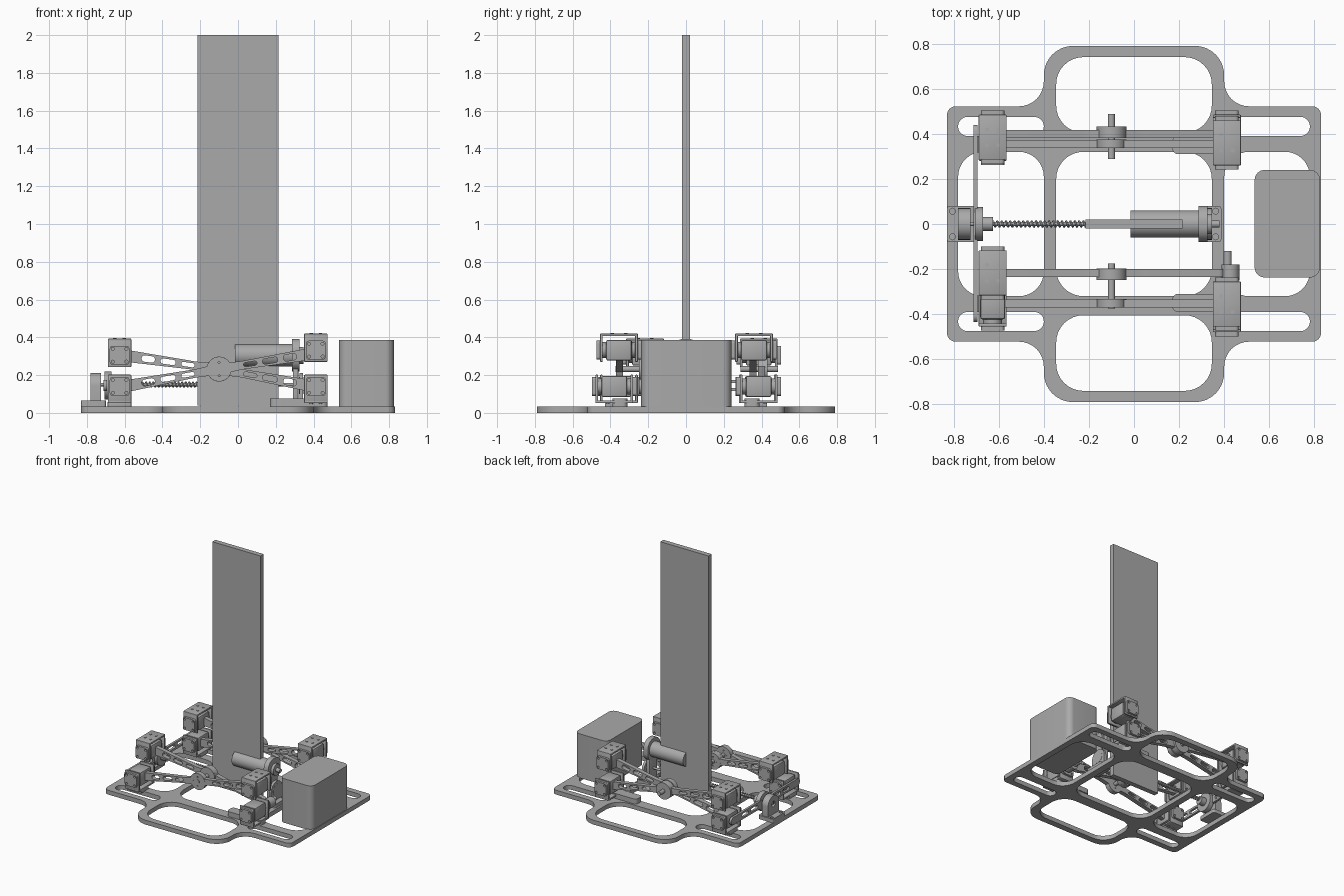
import bpy, bmesh, math
from mathutils import Matrix, Vector

cube = bpy.data.objects.get("Cube")
if cube:
    bpy.data.objects.remove(cube, do_unlink=True)

grey = bpy.data.materials.new("plain_grey")
grey.use_nodes = True
grey.diffuse_color = (0.4, 0.4, 0.4, 1)
grey.node_tree.nodes["Principled BSDF"].inputs["Base Color"].default_value = (0.4, 0.4, 0.4, 1)

# Axis frames: extrusion direction of a flat profile
FLAT = Matrix.Identity(4)
FACE_Y = Matrix(((1, 0, 0, 0), (0, 0, -1, 0), (0, 1, 0, 0), (0, 0, 0, 1)))
FACE_X = Matrix(((0, 0, 1, 0), (1, 0, 0, 0), (0, 1, 0, 0), (0, 0, 0, 1)))


def finish(name, bm, smooth=True):
    bmesh.ops.remove_doubles(bm, verts=bm.verts, dist=1e-5)
    bmesh.ops.recalc_face_normals(bm, faces=bm.faces)
    mesh = bpy.data.meshes.new(name)
    bm.to_mesh(mesh)
    bm.free()
    mesh.materials.append(grey)
    obj = bpy.data.objects.new(name, mesh)
    bpy.context.collection.objects.link(obj)
    if smooth:
        bpy.ops.object.select_all(action="DESELECT")
        obj.select_set(True)
        bpy.context.view_layer.objects.active = obj
        bpy.ops.object.shade_smooth_by_angle(angle=math.radians(35))
    return obj


def box(name, x, y, z, bevel=0.0):
    """Box from (min, max) pairs."""
    bm = bmesh.new()
    bmesh.ops.create_cube(bm, size=1)
    for v in bm.verts:
        v.co = [(r[0] + r[1]) / 2 + c * (r[1] - r[0]) for r, c in zip((x, y, z), v.co)]
    if bevel:
        bmesh.ops.bevel(bm, geom=bm.edges[:], offset=bevel, segments=2, affect="EDGES", profile=0.5)
    return finish(name, bm)


def cylinder(name, centre, radius, depth, frame=FLAT, sides=32):
    bm = bmesh.new()
    bmesh.ops.create_cone(bm, cap_ends=True, segments=sides, radius1=radius, radius2=radius, depth=depth,
                          matrix=Matrix.Translation(centre) @ frame)
    return finish(name, bm)


def rounded(points, steps=8):
    """Replace each (x, y, radius) corner by an arc."""
    out = []
    for i, (x, y, r) in enumerate(points):
        p = Vector((x, y))
        a = p + (Vector(points[i - 1][:2]) - p).normalized() * r
        b = p + (Vector(points[(i + 1) % len(points)][:2]) - p).normalized() * r
        for k in range(steps + 1):
            t = k / steps
            w = ((1 - t) ** 2, 1.414 * t * (1 - t), t * t)
            out.append((a * w[0] + p * w[1] + b * w[2]) / sum(w))
    return out


def rect(x0, x1, y0, y1, r):
    return rounded([(x0, y0, r), (x1, y0, r), (x1, y1, r), (x0, y1, r)])


def circle(x, y, r):
    return [(x + r * math.cos(k * math.tau / 24), y + r * math.sin(k * math.tau / 24)) for k in range(24)]


def plate(name, outlines, thick, matrix):
    """Extruded flat shape; the outlines after the first are holes."""
    curve = bpy.data.curves.new(name, "CURVE")
    curve.dimensions, curve.fill_mode, curve.extrude = "2D", "BOTH", thick / 2
    for pts in outlines:
        s = curve.splines.new("POLY")
        s.points.add(len(pts) - 1)
        for sp, p in zip(s.points, pts):
            sp.co = (p[0], p[1], 0, 1)
        s.use_cyclic_u = True
    tmp = bpy.data.objects.new(name + "_curve", curve)
    bpy.context.collection.objects.link(tmp)
    deps = bpy.context.evaluated_depsgraph_get()
    mesh = bpy.data.meshes.new_from_object(tmp.evaluated_get(deps))
    bm = bmesh.new()
    bm.from_mesh(mesh)
    bm.transform(matrix)
    bpy.data.objects.remove(tmp)
    bpy.data.meshes.remove(mesh)
    return finish(name, bm)


def at(x, y, z, frame=FLAT):
    return Matrix.Translation((x, y, z)) @ frame


# Base plate: four-lobed outline with windows and corner slots
quarter = [(0.83, 0.522, 0.04), (0.40, 0.522, 0.11), (0.40, 0.79, 0.13)]
outline = (quarter + [(-x, y, r) for x, y, r in reversed(quarter)]
           + [(-x, -y, r) for x, y, r in quarter] + [(x, -y, r) for x, y, r in reversed(quarter)])
holes = [rect(-0.345, 0.345, -0.32, 0.32, 0.12)]
for s in (-1, 1):
    holes.append(rect(-0.345, 0.345, *sorted((s * 0.405, s * 0.74)), 0.12))
    holes.append(rect(*sorted((s * 0.4, s * 0.78)), -0.32, 0.32, 0.11))
    for t in (-1, 1):
        holes.append(rect(*sorted((s * 0.4, s * 0.78)), *sorted((t * 0.39, t * 0.475)), 0.042))
plate("base_plate", [rounded(outline)] + holes, 0.035, at(0, 0, 0.0175))

# Tall panel and rounded box
box("tall_panel", (-0.215, 0.215), (-0.02, 0.02), (0.04, 2.0))
plate("battery_box", [rect(0.535, 0.825, -0.237, 0.24, 0.045)], 0.355, at(0, 0, 0.2075))
box("box_tab", (0.8, 0.828), (-0.08, 0.08), (0.025, 0.035))


def scissor_arm(name, left, right, y):
    """Slotted arm with a pivot boss in the middle."""
    pivot = Vector((-0.1, 0.232))
    for tag, end in (("left", left), ("right", right)):
        d = Vector(end) - pivot
        n, h = d.length, 0.032
        shape = [(0.0, -0.03, 0.01), (0.12, -0.022, 0.02), (n, -h, 0.03),
                 (n, h, 0.03), (0.12, 0.022, 0.02), (0.0, 0.03, 0.01)]
        slots = [rect(a * n, b * n, -w, w, w * 0.98)
                 for a, b, w in ((0.26, 0.4, 0.011), (0.46, 0.62, 0.014), (0.68, 0.82, 0.017))]
        turn = Matrix.Rotation(math.atan2(d.y, d.x), 4, "Z")
        plate(f"{name}_{tag}", [rounded(shape)] + slots, 0.035, at(pivot.x, y, pivot.y, FACE_Y) @ turn)
    bolts = [circle(0.035 * math.cos(a), 0.035 * math.sin(a), 0.005) for a in (0, 1.57, 3.14, 4.71)]
    plate(name + "_boss", [circle(0, 0, 0.066), circle(0, 0, 0.012)] + bolts, 0.038, at(pivot.x, y, pivot.y, FACE_Y))


def joint(name, x, y, z, up):
    """Pivot block in a U bracket; up is the side of the bracket web."""
    half = 0.1
    box(name + "_block", (x - 0.055, x + 0.055), (y - 0.068, y + 0.068), (z - 0.055, z + 0.055), 0.01)
    web = sorted((z + up * 0.088, z + up * 0.074))
    box(name + "_bracket_web", (x - 0.062, x + 0.062), (y - half, y + half), web, 0.004)
    for s in (-1, 1):
        side = sorted((y + s * half, y + s * (half - 0.014)))
        box(f"{name}_bracket_side", (x - 0.062, x + 0.062), side, sorted((z + up * 0.085, z - up * 0.062)), 0.004)
        cylinder(name + "_collar", (x, y + s * 0.075, z), 0.042, 0.04, FACE_Y)
        bolts = [circle(a * 0.036, b * 0.034, 0.008) for a in (-1, 1) for b in (-1, 1)]
        plate(name + "_cover", [rect(-0.052, 0.052, -0.05, 0.05, 0.015)] + bolts, 0.02,
              at(x, y + s * (half + 0.008), z, FACE_Y))
        for t in (-1, 1):
            cylinder(name + "_screw", (x + s * 0.025, y + t * 0.035, z + up * 0.089), 0.009, 0.006, sides=12)


# Two scissor linkages with their four joints each
sides = {"front": (-0.217, -0.352, -0.217, -0.355, -0.355, -0.38),
         "back": (0.4, 0.355, 0.385, 0.38, 0.36, 0.385)}
for label, (arm_a, arm_b, lu, ll, ru, rl) in sides.items():
    s = -1 if label == "front" else 1
    scissor_arm(label + "_arm_falling", (-0.6, 0.303), (0.4, 0.14), arm_a)
    scissor_arm(label + "_arm_rising", (-0.6, 0.14), (0.4, 0.315), arm_b)
    joint(label + "_upper_left_end_joint", -0.627, lu, 0.305, 1)
    joint(label + "_lower_left_end_joint", -0.627, ll, 0.14, -1)
    joint(label + "_upper_right_end_joint", 0.412, ru, 0.332, 1)
    joint(label + "_lower_right_end_joint", 0.412, rl, 0.14, -1)
    # Pivot pin, washer and slide pad
    cylinder(label + "_pivot_washer", (-0.1, arm_a + s * 0.024, 0.232), 0.066, 0.016, FACE_Y)
    cylinder(label + "_pivot_pin", (-0.1, (arm_a + arm_b) / 2 + 0.01, 0.232), 0.016, 0.2, FACE_Y)
    plate(label + "_slide_pad", [rect(0.17, 0.475, *sorted((s * 0.31, s * 0.39)), 0.025)], 0.04, at(0, 0, 0.055))
    box(label + "_left_foot", (-0.69, -0.565), sorted((s * 0.33, s * 0.43)), (0.03, 0.06), 0.004)

# Stub shaft reaching the outer arm of the front linkage
cylinder("stub_collar", (0.427, -0.215, 0.14), 0.04, 0.07, FACE_Y)
cylinder("stub_shaft", (0.415, -0.15, 0.14), 0.018, 0.06, FACE_Y)


# Bearing stands at both ends of the lead screw
def bearing_stand(name, foot, upright):
    mid = sum(foot) / 2
    out = foot[0] if abs(foot[0]) > abs(foot[1]) else foot[1]
    hole_x = out - math.copysign(0.025, out)
    plate(name + "_foot", [rect(*foot, -0.08, 0.08, 0.012)] + [circle(hole_x, t * 0.057, 0.013) for t in (-1, 1)],
          0.03, at(0, 0, 0.05))
    shape = [(-0.07, 0.04, 0.01), (0.07, 0.04, 0.01), (0.07, 0.212, 0.068), (-0.07, 0.212, 0.068)]
    plate(name + "_upright", [rounded(shape), circle(0, 0.145, 0.022)], upright[1] - upright[0],
          at(sum(upright) / 2, 0, 0, FACE_X))


bearing_stand("left_bearing", (-0.83, -0.70), (-0.78, -0.725))
bearing_stand("right_bearing", (0.285, 0.387), (0.325, 0.345))

# Cross bar joining the two linkages, with hub and nut
plate("cross_bar", [rect(-0.435, 0.44, -0.03, 0.03, 0.029)]
      + [rect(*sorted((s * a, s * b)), -0.014, 0.014, 0.013) for s in (-1, 1) for a, b in ((0.1, 0.19), (0.22, 0.3))],
      0.018, at(-0.702, 0, 0.145, FACE_X))
cylinder("cross_bar_hub", (-0.688, 0, 0.145), 0.075, 0.036, FACE_X)
cylinder("screw_nut", (-0.648, 0, 0.145), 0.032, 0.046, FACE_X)

# Lead screw: core and helical thread
cylinder("screw_core", (-0.23, 0, 0.15), 0.009, 1.1, FACE_X, 16)
thread = bpy.data.curves.new("screw_thread", "CURVE")
thread.dimensions, thread.bevel_depth, thread.bevel_resolution = "3D", 0.004, 1
spline = thread.splines.new("POLY")
turns, per_turn = 22, 14
spline.points.add(turns * per_turn)
for i, p in enumerate(spline.points):
    a = i * math.tau / per_turn
    p.co = (-0.625 + 0.42 * i / (turns * per_turn), 0.013 * math.cos(a), 0.15 + 0.013 * math.sin(a), 1)
thread.materials.append(grey)
thread_obj = bpy.data.objects.new("screw_thread", thread)
bpy.context.collection.objects.link(thread_obj)

# Motor with its mounting flange
cylinder("motor_body", (0.135, 0, 0.305), 0.06, 0.3, FACE_X, 48)
plate("motor_flange", [rect(-0.08, 0.08, 0.22, 0.392, 0.07)], 0.04, at(0.305, 0, 0, FACE_X))
box("motor_mount", (0.29, 0.32), (-0.05, 0.05), (0.04, 0.25), 0.004)
cylinder("motor_shaft", (0.35, 0, 0.305), 0.016, 0.06, FACE_X)
for z in (0.145, 0.305):
    cylinder("drive_gear", (0.335, 0, z), 0.045, 0.022, FACE_X)
